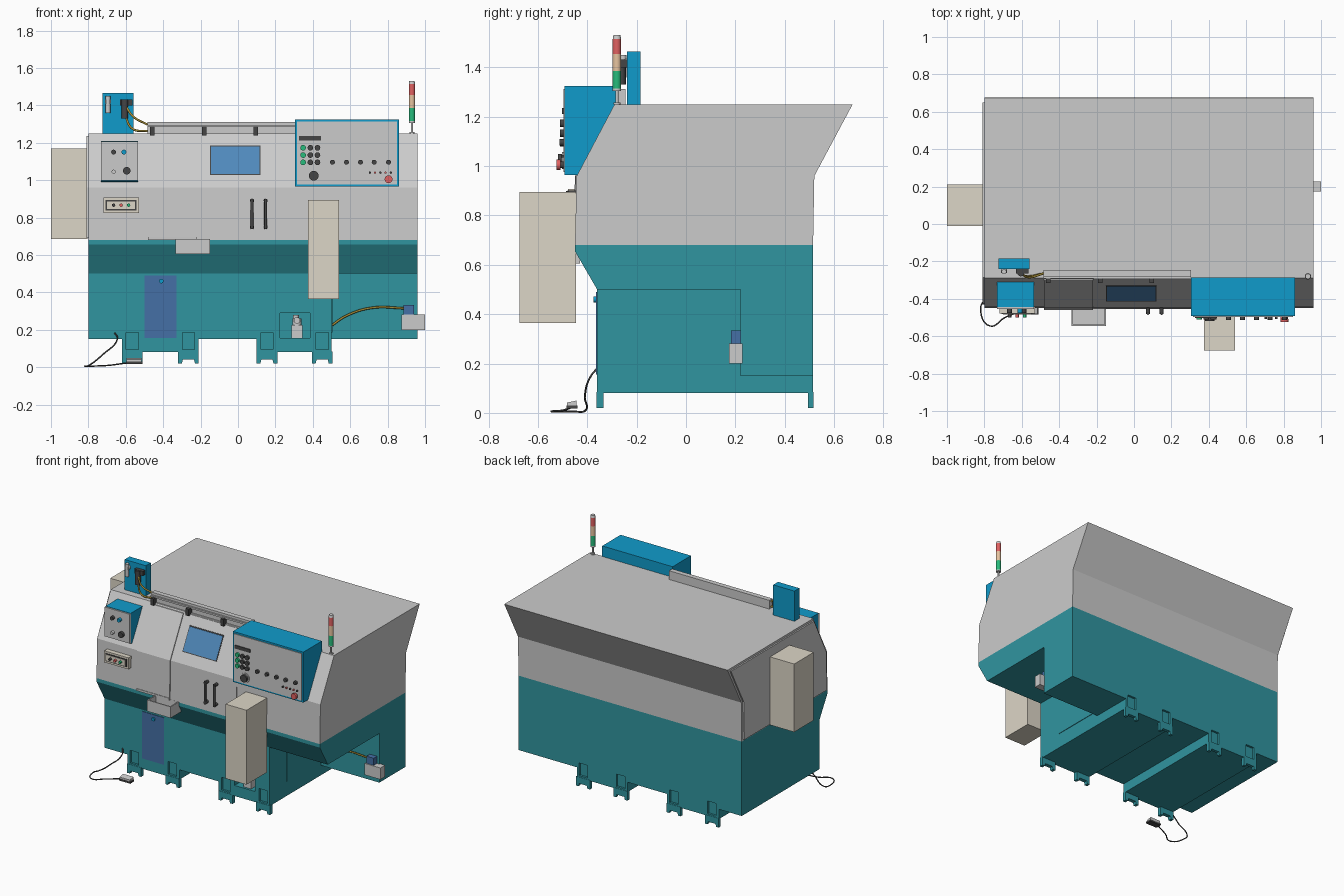
import bpy, bmesh
from math import radians
from mathutils import Vector


def mat(name, r, g, b):
    m = bpy.data.materials.new(name)
    m.diffuse_color = (r, g, b, 1)
    return m


TEAL = mat("teal", 0.03, 0.3, 0.35)
BLUE = mat("blue", 0.005, 0.33, 0.6)
NAVY = mat("navy", 0.06, 0.16, 0.38)
GLASS = mat("glass", 0.08, 0.25, 0.5)
BEIGE = mat("beige", 0.72, 0.67, 0.57)
DARK = mat("dark", 0.06, 0.06, 0.06)
GREEN = mat("green", 0.02, 0.5, 0.2)
AMBER = mat("amber", 0.8, 0.55, 0.35)
RED = mat("red", 0.75, 0.12, 0.12)
YELLOW = mat("hose_yellow", 0.4, 0.28, 0.04)


def finish(name, bm, m=None):
    bmesh.ops.recalc_face_normals(bm, faces=bm.faces)
    me = bpy.data.meshes.new(name)
    bm.to_mesh(me)
    bm.free()
    ob = bpy.data.objects.new(name, me)
    bpy.context.collection.objects.link(ob)
    if m:
        me.materials.append(m)
    return ob


def prism(name, profile, lo, hi, m=None, axis="x"):
    """Extrude a profile: (y,z) along x, or (x,z) along y."""
    bm = bmesh.new()
    put = (lambda p, t: (t, p[0], p[1])) if axis == "x" else (lambda p, t: (p[0], t, p[1]))
    f = bm.faces.new([bm.verts.new(put(p, lo)) for p in profile])
    ext = bmesh.ops.extrude_face_region(bm, geom=[f])["geom"]
    d = Vector((hi - lo, 0, 0)) if axis == "x" else Vector((0, hi - lo, 0))
    bmesh.ops.translate(bm, vec=d, verts=[g for g in ext if isinstance(g, bmesh.types.BMVert)])
    return finish(name, bm, m)


def box(name, x0, x1, y0, y1, z0, z1, m=None):
    return prism(name, [(y0, z0), (y1, z0), (y1, z1), (y0, z1)], x0, x1, m)


def cyl(name, x, y, z, r, length, m=None, axis="y", seg=20, r2=None):
    """Cylinder starting at the point; along +z, or towards -y."""
    bm = bmesh.new()
    bmesh.ops.create_cone(bm, cap_ends=True, segments=seg, radius1=r,
                          radius2=r if r2 is None else r2, depth=length)
    bmesh.ops.translate(bm, vec=(0, 0, length / 2), verts=bm.verts)
    ob = finish(name, bm, m)
    ob.location = (x, y, z)
    if axis == "y":
        ob.rotation_euler = (radians(90), 0, 0)
    for p in ob.data.polygons:
        p.use_smooth = len(p.vertices) == 4
    return ob


def tube(name, pts, r, m):
    cu = bpy.data.curves.new(name, "CURVE")
    cu.dimensions = "3D"
    cu.bevel_depth, cu.bevel_resolution, cu.resolution_u = r, 2, 8
    cu.use_fill_caps = True
    s = cu.splines.new("BEZIER")
    s.bezier_points.add(len(pts) - 1)
    for b, p in zip(s.bezier_points, pts):
        b.co = p
        b.handle_left_type = b.handle_right_type = "AUTO"
    cu.materials.append(m)
    ob = bpy.data.objects.new(name, cu)
    bpy.context.collection.objects.link(ob)
    return ob


def cut(ob, *size):
    c = box("cutter", *size)
    c.hide_render = c.hide_viewport = True
    md = ob.modifiers.new("cut", "BOOLEAN")
    md.operation, md.object, md.solver = "DIFFERENCE", c, "EXACT"


def front_y(z):
    if z <= 0.96:
        return -0.45 + (z - 0.68) / 0.28 * 0.007
    return -0.443 + (z - 0.96) / 0.29 * 0.153


def slab(name, x0, x1, z0, z1, off, m=None):
    """Thin panel lying on the bent front of the cabinet."""
    zs = [z0] + ([0.96] if z0 < 0.96 < z1 else []) + [z1]
    outer = [(front_y(z) - off, z) for z in zs]
    inner = [(front_y(z) + 0.01, z) for z in reversed(zs)]
    return prism(name, outer + inner, x0, x1, m)


# Base: sloped coolant tray, lower body, rear extension
prism("base_tray", [(-0.36, 0.5), (0.515, 0.5), (0.515, 0.68), (-0.45, 0.68), (-0.45, 0.655)],
      -0.8, 0.96, TEAL)
lower = prism("base_body", [(-0.8, 0.15), (-0.62, 0.15), (-0.62, 0.08), (-0.21, 0.08), (-0.21, 0.15),
                            (0.1, 0.15), (0.1, 0.08), (0.5, 0.08), (0.5, 0.5), (-0.8, 0.5)],
              -0.36, 0.515, TEAL, "y")
cut(lower, 0.225, 0.385, -0.4, -0.24, 0.155, 0.29)
box("base_rear_extension", 0.5, 0.96, 0.22, 0.515, 0.15, 0.5, TEAL)
box("base_side_panel", 0.5, 0.504, -0.17, 0.17, 0.185, 0.46, TEAL)

# Feet: forked plates front and back, with slots above
for i, x in enumerate((-0.565, -0.265, 0.155, 0.45)):
    for side, ya, yb in (("front", -0.362, -0.335), ("back", 0.495, 0.517)):
        prism(f"foot_{side}_{i}", [(x - .055, .02), (x - .035, .02), (x - .03, .04), (x + .03, .04),
                                   (x + .035, .02), (x + .055, .02), (x + .055, .085), (x - .055, .085)],
              ya, yb, TEAL, "y")
    for ya, yb in ((-0.4, -0.345), (0.5, 0.55)):
        cut(lower, x - 0.033, x + 0.033, ya, yb, 0.095, 0.185)

# Service panel and pump in the recess
box("service_panel", -0.5, -0.33, -0.364, -0.355, 0.155, 0.49, NAVY)
cyl("service_panel_lock", -0.41, -0.362, 0.46, 0.012, 0.012, BLUE)
box("pump_body", 0.285, 0.345, -0.345, -0.285, 0.156, 0.225)
cyl("pump_neck", 0.315, -0.315, 0.22, 0.024, 0.04, axis="z")
cyl("pump_cap", 0.31, -0.315, 0.255, 0.015, 0.025, axis="z")
cyl("pump_gauge", 0.315, -0.335, 0.25, 0.017, 0.02)

# Cabinet
prism("cabinet", [(-0.45, 0.68), (0.515, 0.68), (0.52, 0.96), (0.675, 1.25), (-0.29, 1.25), (-0.443, 0.96)],
      -0.8, 0.96)
prism("cabinet_end_cover", [(-0.43, 0.69), (0.5, 0.69), (0.505, 0.96), (0.65, 1.235), (-0.285, 1.235),
                            (-0.425, 0.96)], -0.81, -0.8)
slab("fixed_front_panel", -0.48, -0.22, 0.69, 1.24, 0.007)
slab("sliding_door", -0.216, 0.304, 0.685, 1.245, 0.004)
slab("door_window_frame", -0.15, 0.12, 1.028, 1.185, 0.006, DARK)
slab("door_window", -0.145, 0.115, 1.034, 1.179, 0.008, GLASS)
box("door_sill", -0.48, -0.22, -0.46, -0.445, 0.68, 0.695)

# Door handles
for i, x in enumerate((0.075, 0.148)):
    cyl(f"handle_bar_{i}", x, -0.478, 0.74, 0.008, 0.16, DARK, "z", 12)
    for z in (0.75, 0.89):
        cyl(f"handle_mount_{i}", x, -0.445, z, 0.011, 0.035, DARK, seg=12)

# Door rail, rod and hangers
box("door_rail", -0.485, 0.305, -0.28, -0.245, 1.25, 1.312)
box("door_rail_rod", -0.485, 0.305, -0.292, -0.28, 1.283, 1.295)
for i, x in enumerate((-0.458, -0.18, 0.095)):
    box(f"rail_hanger_{i}", x - 0.012, x + 0.012, -0.315, -0.275, 1.238, 1.287, DARK)

# Chip tray: open box on the front
chip = box("chip_tray", -0.335, -0.15, -0.545, -0.43, 0.605, 0.685)
cut(chip, -0.327, -0.158, -0.537, -0.455, 0.615, 0.75)

# Side and front electrical boxes
box("left_box", -1.0, -0.805, -0.01, 0.21, 0.685, 1.17, BEIGE)
box("front_box", 0.375, 0.54, -0.675, -0.445, 0.365, 0.895, BEIGE)

# Main control console
prism("console_body", [(-0.492, 1.325), (-0.285, 1.325), (-0.285, 1.24), (-0.435, 0.965), (-0.492, 0.965)],
      0.305, 0.86, BLUE)
box("console_face", 0.316, 0.849, -0.497, -0.48, 0.977, 1.313)
box("console_display", 0.325, 0.445, -0.502, -0.49, 1.212, 1.236, DARK)
for r, z in enumerate((1.173, 1.134, 1.095)):
    for c, x in enumerate((0.348, 0.387, 0.425)):
        cyl(f"console_button_{r}_{c}", x, -0.495, z, 0.015, 0.016, GREEN if c == 0 else DARK)
cyl("console_dial_base", 0.405, -0.495, 1.023, 0.034, 0.008)
cyl("console_dial", 0.405, -0.5, 1.023, 0.026, 0.018, DARK)
for i, x in enumerate((0.505, 0.58, 0.655, 0.728, 0.805)):
    cyl(f"console_knob_{i}", x, -0.495, 1.096, 0.013, 0.018, DARK)
for i in range(5):
    cyl(f"console_lamp_{i}", 0.705 + i * 0.028, -0.495, 1.04, 0.006, 0.012, RED if i % 2 else DARK, seg=12)
cyl("emergency_stop_stem", 0.805, -0.495, 1.005, 0.013, 0.015, DARK)
cyl("emergency_stop", 0.805, -0.508, 1.005, 0.021, 0.016, RED)

# Small left control box
prism("left_control_body", [(-0.445, 1.21), (-0.305, 1.21), (-0.43, 0.99), (-0.445, 0.995)],
      -0.732, -0.535, BLUE)
box("left_control_face", -0.732, -0.535, -0.455, -0.443, 0.998, 1.207)
for i, (x, z, r) in enumerate(((-0.665, 1.15, .013), (-0.61, 1.15, .013), (-0.665, 1.045, .011), (-0.595, 1.05, .02))):
    cyl(f"left_control_knob_{i}", x, -0.453, z, r, 0.022, (DARK, BLUE, None, DARK)[i])

# Beige switch strip
box("switch_strip", -0.72, -0.53, -0.478, -0.44, 0.825, 0.907, BEIGE)
box("switch_strip_frame", -0.708, -0.542, -0.481, -0.47, 0.838, 0.894, DARK)
box("switch_strip_plate", -0.7, -0.55, -0.484, -0.475, 0.845, 0.887, BEIGE)
for i, x in enumerate((-0.665, -0.625, -0.585)):
    cyl(f"strip_button_{i}", x, -0.482, 0.866, 0.009, 0.018, (DARK, RED, GREEN)[i])

# Air unit on top
box("air_unit_plate", -0.725, -0.558, -0.24, -0.185, 1.25, 1.465, BLUE)
cyl("air_gauge", -0.695, -0.24, 1.42, 0.017, 0.022)
cyl("air_filter_bowl", -0.695, -0.255, 1.36, 0.013, 0.09, axis="z")
cyl("air_regulator", -0.605, -0.262, 1.33, 0.018, 0.1, DARK, "z")
box("air_valve_block", -0.632, -0.565, -0.265, -0.24, 1.4, 1.432, DARK)
tube("air_hose_0", [(-0.605, -0.265, 1.405), (-0.56, -0.285, 1.34), (-0.485, -0.265, 1.297)], 0.006, YELLOW)
tube("air_hose_1", [(-0.605, -0.265, 1.35), (-0.565, -0.28, 1.275), (-0.485, -0.265, 1.262)], 0.006, YELLOW)

# Signal light tower
cyl("tower_base", 0.93, -0.28, 1.25, 0.014, 0.008, axis="z")
cyl("tower_pole", 0.93, -0.28, 1.25, 0.006, 0.065, axis="z", seg=12)
for name, z, h, m in (("collar", 1.305, .01, None), ("green", 1.315, .07, GREEN), ("amber", 1.385, .07, AMBER),
                      ("red", 1.455, .06, RED)):
    cyl(f"tower_{name}", 0.93, -0.28, z, 0.017, h, m, "z")
cyl("tower_cap", 0.93, -0.28, 1.515, 0.017, 0.016, None, "z", r2=0.014)

# Coolant motor in the right corner, with hose
box("motor_box", 0.875, 1.0, 0.175, 0.228, 0.2, 0.282)
box("motor_head", 0.885, 0.942, 0.182, 0.226, 0.28, 0.333, NAVY)
tube("coolant_hose", [(0.49, 0.19, 0.215), (0.58, 0.2, 0.275), (0.72, 0.2, 0.318), (0.89, 0.2, 0.315)],
     0.006, YELLOW)

# Foot pedal and cable
box("pedal_base", -0.6, -0.51, -0.485, -0.44, 0.018, 0.03, DARK)
prism("pedal_top", [(-0.482, 0.03), (-0.443, 0.03), (-0.443, 0.05), (-0.482, 0.042)], -0.595, -0.515)
tube("pedal_cable", [(-0.66, -0.355, 0.185), (-0.645, -0.385, 0.15), (-0.72, -0.41, 0.07), (-0.8, -0.41, 0.008),
                     (-0.82, -0.46, 0.006), (-0.77, -0.545, 0.006), (-0.69, -0.5, 0.01), (-0.6, -0.465, 0.022)],
     0.004, DARK)
